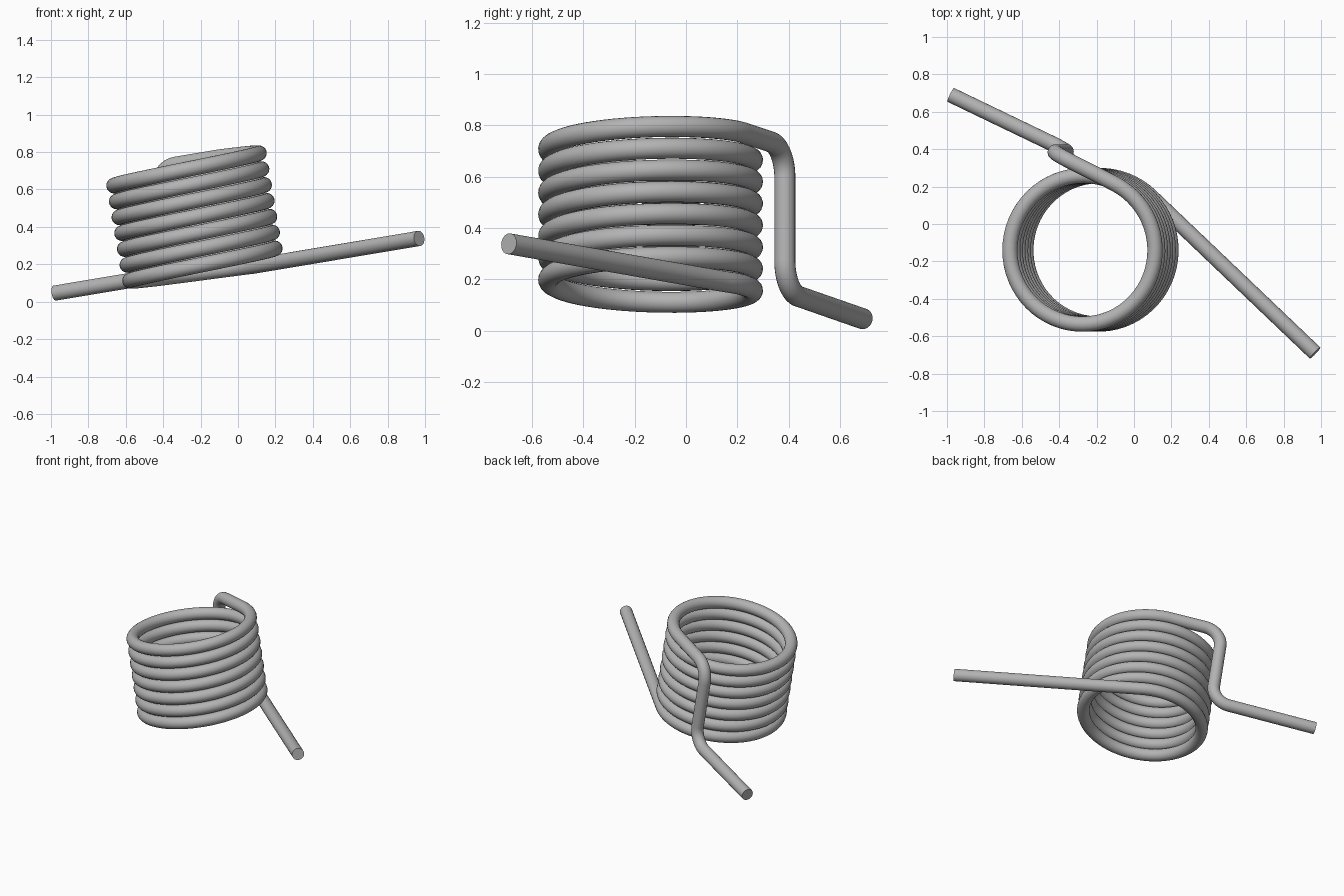
import bpy
from math import sin, cos, acos, atan2, radians, pi
from mathutils import Vector, Matrix

cube = bpy.data.objects.get("Cube")
if cube:
    bpy.data.objects.remove(cube, do_unlink=True)

WIRE = 0.041           # wire radius
R = 0.397              # coil centreline radius
PITCH = 0.086
TURNS = 7
TILT = radians(9.5)    # coil axis leans towards -x
STEPS = 64             # segments per turn
BEND = 0.12            # radius of the bends in the upper leg
BASE = 0.174           # height of the lowest wire along the axis
CENTRE = Vector((-0.155, -0.138, 0))

steel = bpy.data.materials.new("steel grey")
steel.use_nodes = True
colour = (0.45, 0.45, 0.45, 1)
steel.diffuse_color = colour
steel.node_tree.nodes["Principled BSDF"].inputs["Base Color"].default_value = colour


def tangent_angle(p):
    """Angle on the coil where a tangent line through p touches, ahead of p."""
    d = p - CENTRE
    d.z = 0
    return atan2(d.y, d.x), acos(R / d.length)


def fillet(a, b, c, radius, n=12):
    """Arc of points rounding the corner b between a and c."""
    u, v = (a - b).normalized(), (c - b).normalized()
    half = u.angle(v) / 2
    mid = b + (u + v).normalized() * (radius / sin(half))
    start = b + u * (radius * cos(half) / sin(half)) - mid
    axis = u.cross(v)
    sweep = -(pi - 2 * half)
    return [mid + Matrix.Rotation(sweep * i / n, 3, axis) @ start for i in range(n + 1)]


# Wire path in the coil's own upright frame
lower_end = Vector((1.011, -0.69, BASE))
top = BASE + PITCH * (TURNS + 0.045)
upper_corner = Vector((-0.315, 0.385, top))
lower_corner = Vector((-0.315, 0.385, 0.207))
upper_end = Vector((-0.958, 0.69, 0.207))

base, spread = tangent_angle(lower_end)
first = base + spread
base, spread = tangent_angle(upper_corner)
last = base - spread + 2 * pi * TURNS

# Coil between the two tangent points
count = STEPS * TURNS
coil = []
for i in range(count + 1):
    t = i / count
    a = first + (last - first) * t
    coil.append(CENTRE + Vector((R * cos(a), R * sin(a), BASE + (top - BASE) * t)))

path = [lower_end] + coil
path += fillet(coil[-1], upper_corner, lower_corner, BEND)
path += fillet(upper_corner, lower_corner, upper_end, BEND)
path.append(upper_end)

# Sweep the round wire along the tilted path
tilt = Matrix.Rotation(-TILT, 3, "Y")
curve = bpy.data.curves.new("spring_wire", "CURVE")
curve.dimensions = "3D"
curve.bevel_depth = WIRE
curve.bevel_resolution = 8
curve.use_fill_caps = True
spline = curve.splines.new("POLY")
spline.points.add(len(path) - 1)
for point, p in zip(spline.points, path):
    point.co = (*(tilt @ p), 1)
curve.materials.append(steel)

spring = bpy.data.objects.new("torsion_spring", curve)
bpy.context.collection.objects.link(spring)
bpy.ops.object.select_all(action="DESELECT")
spring.select_set(True)
bpy.context.view_layer.objects.active = spring
bpy.ops.object.convert(target="MESH")
bpy.ops.object.shade_smooth_by_angle(angle=radians(40))
